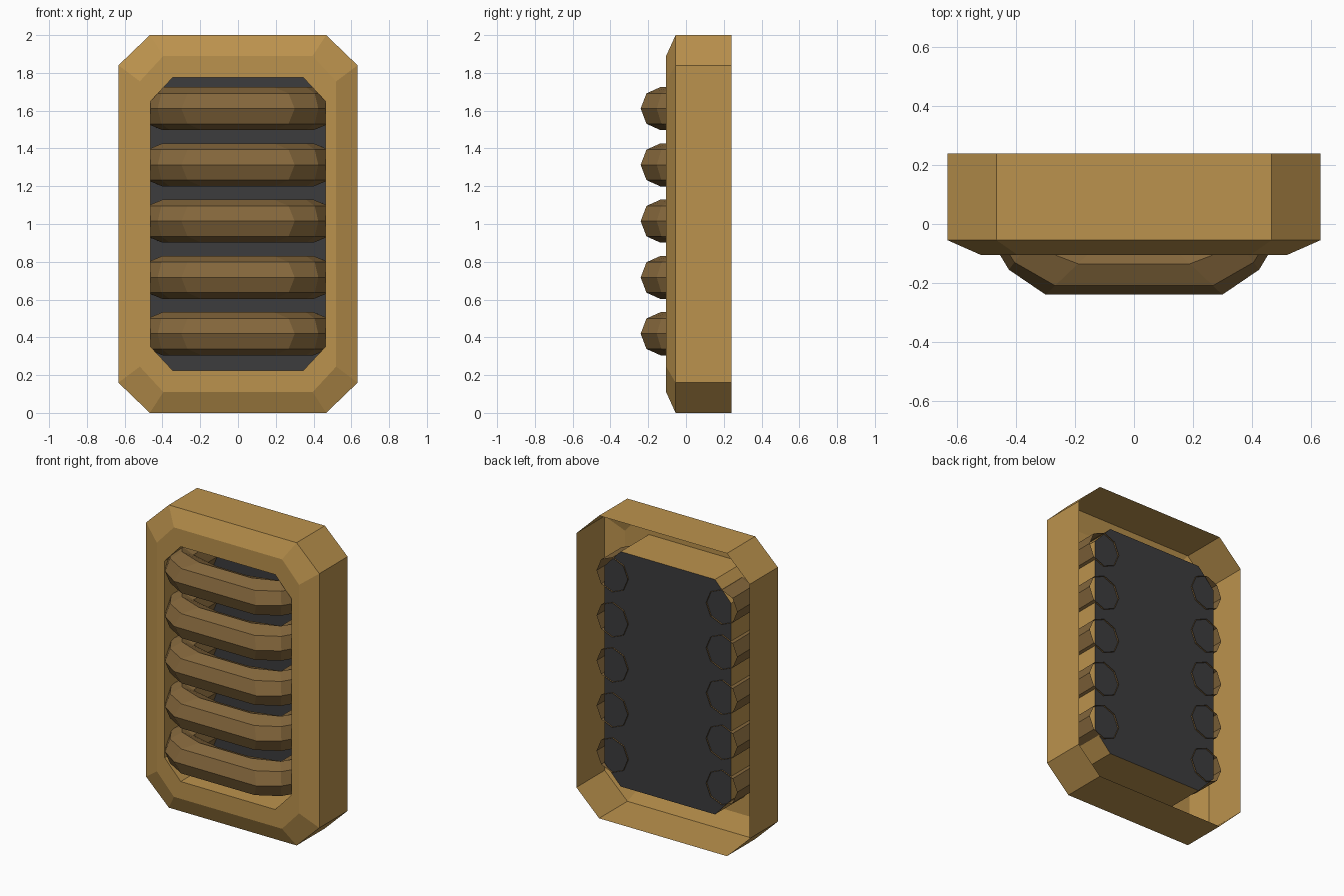
import bpy
from math import sin, cos, pi

if "Cube" in bpy.data.objects:
    bpy.data.objects.remove(bpy.data.objects["Cube"])


def material(name, rgb):
    m = bpy.data.materials.new(name)
    m.diffuse_color = (*rgb, 1)
    m.use_nodes = True
    m.node_tree.nodes["Principled BSDF"].inputs["Base Color"].default_value = m.diffuse_color
    return m


def build(name, rings, mat, fill=False, closed_up=1):
    """Skin a sequence of equal-sized closed rings with quads."""
    n = len(rings[0])
    verts = [p for ring in rings for p in ring]
    faces = []
    for r in range(len(rings) - 1):
        for i in range(n):
            j = (i + 1) % n
            faces.append((r * n + i, r * n + j, (r + 1) * n + j, (r + 1) * n + i))
    if fill:
        faces.append(tuple(range(n)))
    mesh = bpy.data.meshes.new(name)
    mesh.from_pydata(verts, [], faces)
    mesh.materials.append(mat)
    obj = bpy.data.objects.new(name, mesh)
    bpy.context.collection.objects.link(obj)
    return obj


def octagon(hx, hz, cx, cz, y):
    """Rectangle with cut corners, centred on z = 1."""
    q = [(hx, hz - cz), (hx - cx, hz)]
    pts = q + [(-x, z) for x, z in reversed(q)]
    pts += [(-x, -z) for x, z in pts]
    return [(x, y, 1 + z) for x, z in pts]


gold = material("gold", (0.5, 0.29, 0.075))
bronze = material("bronze", (0.23, 0.135, 0.045))
dark = material("dark", (0.045, 0.045, 0.048))

# Frame shell: outer wall, front bevel, front face, inner wall (open at the back)
outer = (0.633, 1.0, 0.166, 0.16)
front = (0.52, 0.89, 0.125, 0.135)
hole = (0.463, 0.776, 0.118, 0.126)
build("frame", [octagon(*outer, 0.24), octagon(*outer, -0.055),
                octagon(*front, -0.105), octagon(*hole, -0.105),
                octagon(*hole, 0.19)], gold)

# Dark panel at the bottom of the recess
build("back_panel", [octagon(*hole, 0.19)], dark, fill=True)

# Curved bars: ring centre (x, y) and outward vector, mirrored for the left half
half = [((0.19, -0.135), (0.11, -0.105)),
        ((0.36, -0.07), (0.065, -0.085)),
        ((0.40, -0.01), (0.112, 0.0)),
        ((0.40, 0.20), (0.114, 0.0))]
path = [((-c[0], c[1]), (-n[0], n[1])) for c, n in reversed(half)] + half
for k in range(5):
    z = 0.419 + 0.298 * k
    rings = [[(c[0] + n[0] * cos(a), c[1] + n[1] * cos(a), z + 0.114 * sin(a))
              for a in (i * pi / 4 for i in range(8))] for c, n in path]
    build(f"bar_{k + 1}", rings, bronze)
